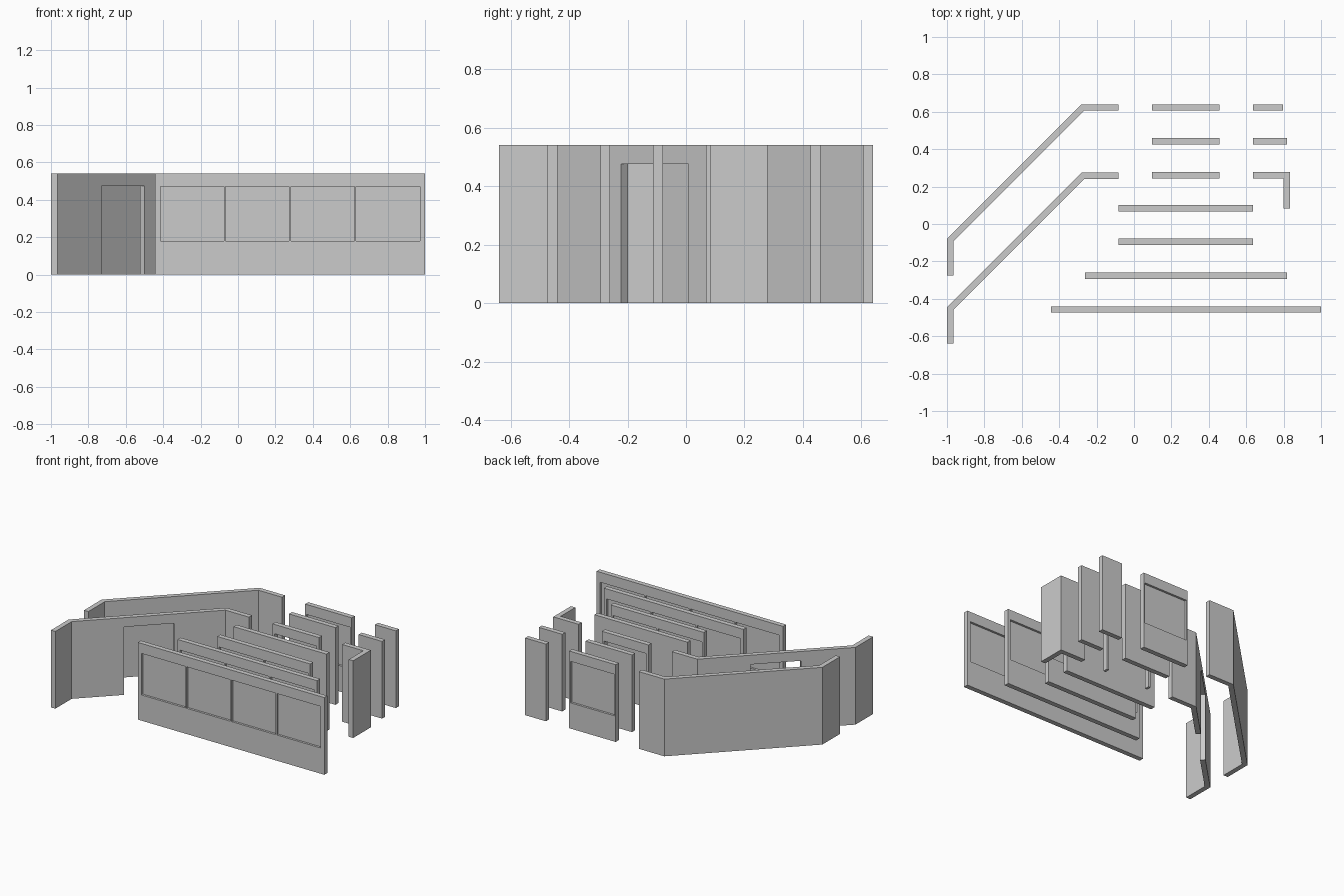
import bpy, bmesh, math
from mathutils import Matrix, Vector

if "Cube" in bpy.data.objects:
    bpy.data.objects.remove(bpy.data.objects["Cube"])

H, T = 0.54, 0.034                  # wall height and thickness
WIN_Z, DOOR_H = (0.18, 0.47), 0.475
WIN_W, GAP, DOOR_W = 0.34, 0.009, 0.325


def add_object(name, bm):
    bmesh.ops.recalc_face_normals(bm, faces=bm.faces)
    mesh = bpy.data.meshes.new(name)
    bm.to_mesh(mesh)
    bm.free()
    ob = bpy.data.objects.new(name, mesh)
    bpy.context.collection.objects.link(ob)
    return ob


def prism(name, outline, z0=0.0, z1=H):
    """Plan outline extruded upward."""
    bm = bmesh.new()
    face = bm.faces.new([bm.verts.new((x, y, z0)) for x, y in outline])
    ext = bmesh.ops.extrude_face_region(bm, geom=[face])
    verts = [v for v in ext["geom"] if isinstance(v, bmesh.types.BMVert)]
    bmesh.ops.translate(bm, verts=verts, vec=(0, 0, z1 - z0))
    return add_object(name, bm)


def box(name, x0, x1, y0, y1, z0=0.0, z1=H):
    return prism(name, [(x0, y0), (x1, y0), (x1, y1), (x0, y1)], z0, z1)


def cut(ob, cutter):
    """Subtract the cutter, bake the result and drop the cutter."""
    cutter.hide_render = True
    mod = ob.modifiers.new("opening", 'BOOLEAN')
    mod.operation, mod.solver, mod.object = 'DIFFERENCE', 'EXACT', cutter
    deps = bpy.context.evaluated_depsgraph_get()
    mesh = bpy.data.meshes.new_from_object(ob.evaluated_get(deps))
    ob.modifiers.clear()
    ob.data = mesh
    bpy.data.objects.remove(cutter)


def straight_wall(name, x0, x1, y, windows=0, door=False):
    """Wall centred on y, with a row of glazed windows or one doorway."""
    wall = box(name, x0, x1, y - T / 2, y + T / 2)
    mid = (x0 + x1) / 2
    start = mid - (windows * (WIN_W + GAP) - GAP) / 2
    for i in range(windows):
        a = start + i * (WIN_W + GAP)
        cut(wall, box("window_cutter", a, a + WIN_W, y - 0.1, y + 0.1, *WIN_Z))
        box(f"{name}_pane_{i + 1}", a, a + WIN_W, y - 0.002, y + 0.002, *WIN_Z)
    if door:
        cut(wall, box("door_cutter", mid - DOOR_W / 2, mid + DOOR_W / 2,
                      y - 0.1, y + 0.1, -0.1, DOOR_H))
    return wall


def diagonal_wall(name, dy):
    """Wall with a 45 degree run between two short ends."""
    outline = [(-0.083, 0.64), (-0.28, 0.64), (-1.0, -0.08), (-1.0, -0.275),
               (-0.966, -0.275), (-0.966, -0.094), (-0.266, 0.606), (-0.083, 0.606)]
    return prism(name, [(x, y + dy) for x, y in outline])


# Diagonal walls, the front one with a doorway
diagonal_wall("diagonal_wall_plain", 0)
diagonal_door = diagonal_wall("diagonal_wall_door", -0.365)
cutter = box("door_cutter", -DOOR_W / 2, DOOR_W / 2, -0.1, 0.1, -0.1, DOOR_H)
cutter.data.transform(Matrix.Translation((-0.628, -0.093, 0))
                      @ Matrix.Rotation(math.radians(45), 4, 'Z'))
cut(diagonal_door, cutter)

# Single-width walls: window, plain, doorway
straight_wall("single_wall_window", 0.096, 0.456, 0.623, windows=1)
straight_wall("single_wall_plain", 0.096, 0.456, 0.443)
straight_wall("single_wall_door", 0.096, 0.456, 0.261, door=True)

# Half-width walls
straight_wall("half_wall_short", 0.636, 0.797, 0.623)
straight_wall("half_wall", 0.636, 0.817, 0.443)

# Corner wall
prism("corner_wall", [(0.636, 0.278), (0.833, 0.278), (0.833, 0.083),
                      (0.799, 0.083), (0.799, 0.244), (0.636, 0.244)])

# Wider walls, plain and glazed
straight_wall("double_wall_plain", -0.083, 0.637, 0.085)
straight_wall("double_wall_window", -0.083, 0.637, -0.095, windows=2)
straight_wall("triple_wall_window", -0.263, 0.817, -0.276, windows=3)
straight_wall("quad_wall_window", -0.443, 1.0, -0.457, windows=4)
